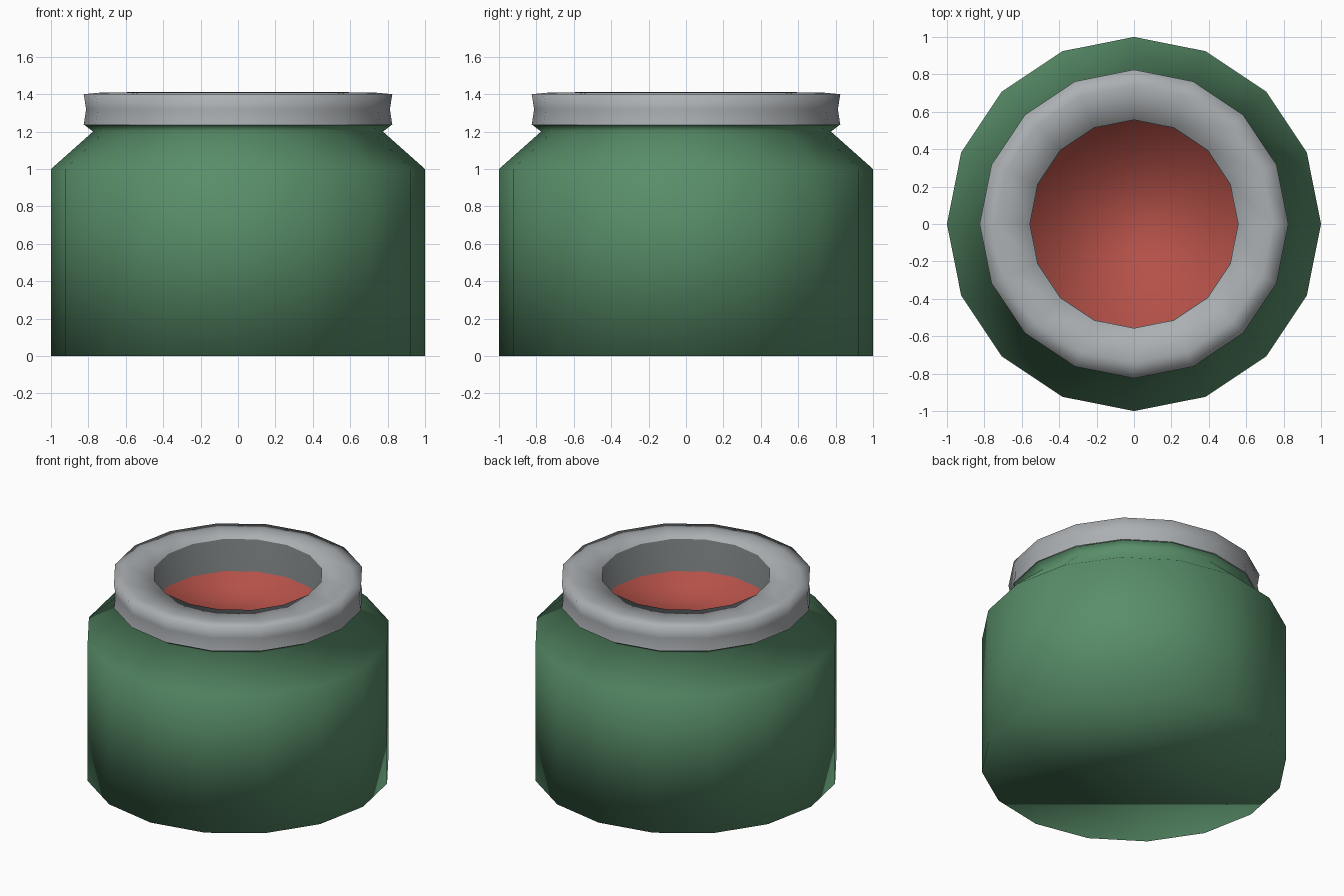
import bpy
import bmesh
from math import cos, sin, tau

SIDES = 16

old = bpy.data.objects.get("Cube")
if old:
    bpy.data.objects.remove(old, do_unlink=True)


def make_material(name, srgb):
    """Flat material from an sRGB colour, stored as linear values."""
    colour = [(c / 255) ** 2.2 for c in srgb] + [1.0]
    mat = bpy.data.materials.new(name)
    mat.use_nodes = True
    mat.diffuse_color = colour
    mat.node_tree.nodes["Principled BSDF"].inputs["Base Color"].default_value = colour
    return mat


def lathe(name, profile, materials, bands, cap_start=None, cap_end=None):
    """Revolve (radius, height) points; bands gives a material index per segment."""
    bm = bmesh.new()
    rings = [[bm.verts.new((r * cos(tau * i / SIDES), r * sin(tau * i / SIDES), z))
              for i in range(SIDES)] for r, z in profile]
    for low, high, index in zip(rings, rings[1:], bands):
        for i in range(SIDES):
            j = (i + 1) % SIDES
            face = bm.faces.new((low[i], low[j], high[j], high[i]))
            face.material_index = index
    if cap_start is not None:
        bm.faces.new(rings[0][::-1]).material_index = cap_start
    if cap_end is not None:
        bm.faces.new(rings[-1]).material_index = cap_end
    for face in bm.faces:
        face.smooth = True
    mesh = bpy.data.meshes.new(name)
    bm.to_mesh(mesh)
    bm.free()
    for mat in materials:
        mesh.materials.append(mat)
    obj = bpy.data.objects.new(name, mesh)
    bpy.context.collection.objects.link(obj)
    return obj


green = make_material("green_glaze", (89, 141, 105))
grey = make_material("light_grey", (170, 174, 177))
dark = make_material("dark_grey", (98, 102, 103))
red = make_material("red_contents", (179, 82, 74))

# Jar body: straight wall, sloping shoulder, flared neck
lathe("jar_body",
      [(1, 0), (1, 1), (0.775, 1.2), (0.82, 1.235)],
      [green], [0, 0, 0], cap_start=0)

# Rim with waisted edge and flat top, inner wall and red contents
lathe("rim_and_contents",
      [(0.825, 1.235), (0.812, 1.32), (0.825, 1.4), (0.74, 1.408),
       (0.557, 1.411), (0.555, 1.18)],
      [grey, dark, red], [0, 0, 0, 0, 1], cap_end=2)
